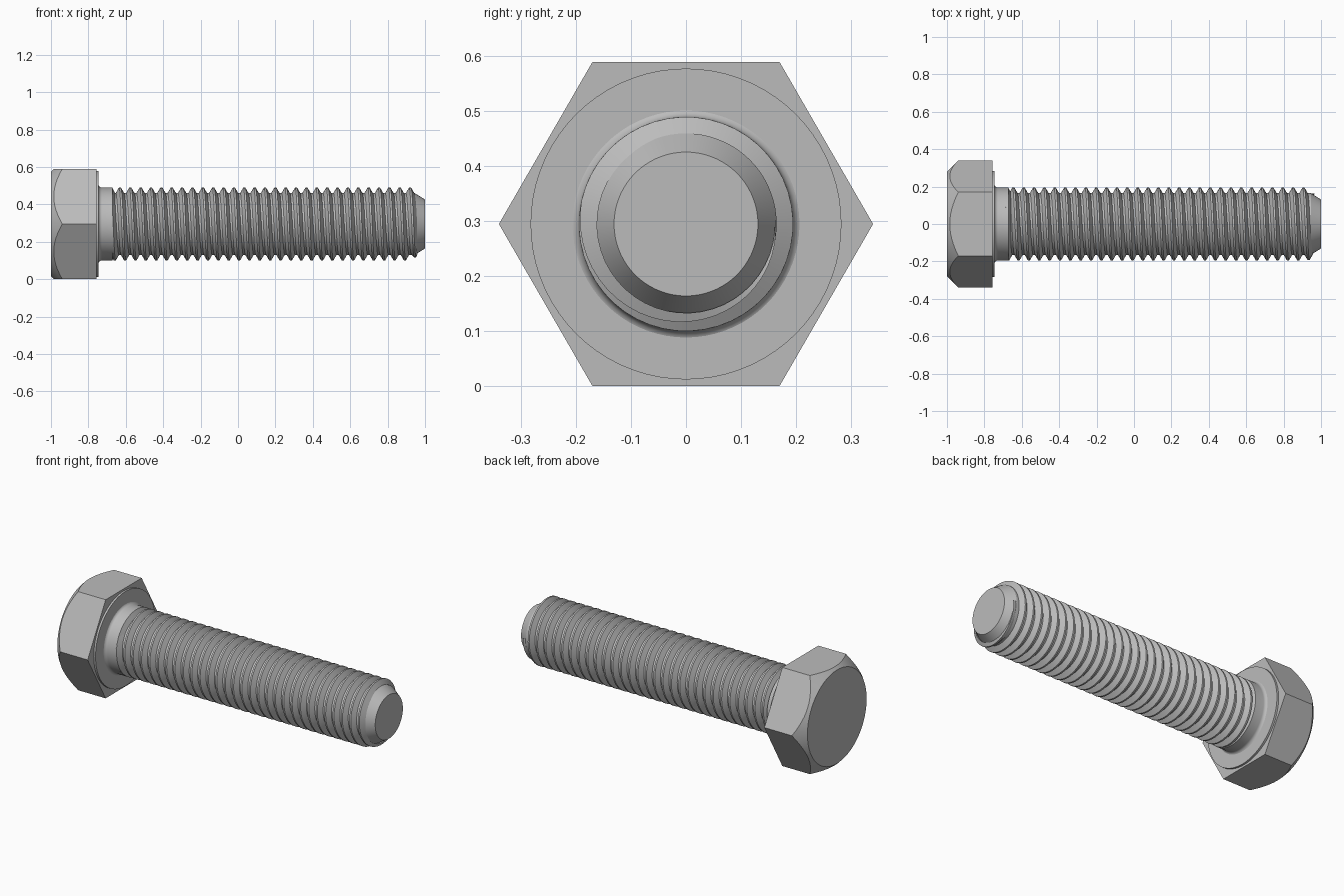
import bpy
import bmesh
from math import pi, cos, sin, radians

cube = bpy.data.objects.get("Cube")
if cube:
    bpy.data.objects.remove(cube, do_unlink=True)

AXIS_Z = 0.295          # height of the bolt axis, also half the width across flats
SHANK_R, ROOT_R = 0.195, 0.165
PITCH = 0.0554
SEGS = 72

steel = bpy.data.materials.new("grey steel")
steel.use_nodes = True
steel.diffuse_color = (0.5, 0.5, 0.5, 1)
steel.node_tree.nodes["Principled BSDF"].inputs["Base Color"].default_value = (0.5, 0.5, 0.5, 1)


def point(x, r, a):
    return (x, r * cos(a), AXIS_Z + r * sin(a))


def loft(name, rows, closed_rows):
    """Skin consecutive rows of points and cap both ends."""
    bm = bmesh.new()
    rings = [[bm.verts.new(p) for p in row] for row in rows]
    n = len(rings[0])
    for a, b in zip(rings, rings[1:]):
        for i in range(n if closed_rows else n - 1):
            j = (i + 1) % n
            bm.faces.new((a[i], a[j], b[j], b[i]))
    bm.faces.new(rings[0])
    bm.faces.new(rings[-1])
    bmesh.ops.recalc_face_normals(bm, faces=bm.faces)
    mesh = bpy.data.meshes.new(name)
    bm.to_mesh(mesh)
    bm.free()
    mesh.materials.append(steel)
    obj = bpy.data.objects.new(name, mesh)
    bpy.context.collection.objects.link(obj)
    bpy.ops.object.select_all(action="DESELECT")
    obj.select_set(True)
    bpy.context.view_layer.objects.active = obj
    bpy.ops.object.shade_smooth_by_angle(angle=radians(25))
    return obj


def lathe(name, profile):
    angles = [2 * pi * i / SEGS for i in range(SEGS)]
    return loft(name, [[point(x, r, a) for a in angles] for x, r in profile], True)


# Hexagonal head with a conical chamfer on its outer end
angles = [2 * pi * i / SEGS for i in range(SEGS)]
hex_r = [AXIS_Z / cos((a % (pi / 3)) - pi / 6) for a in angles]
loft("hex_head", [
    [point(-1, 0.28, a) for a in angles],
    [point(-1 + r - 0.28, r, a) for a, r in zip(angles, hex_r)],
    [point(-0.757, r, a) for a, r in zip(angles, hex_r)],
], True)

# Raised bearing face under the head
lathe("washer_face", [(-0.77, 0.283), (-0.745, 0.283)])

# Plain neck with a fillet into the head and a bevel down to the thread root
fillet = [(-0.727 - 0.02 * sin(t), SHANK_R + 0.02 * (1 - cos(t)))
          for t in [pi / 2 * i / 6 for i in range(6, -1, -1)]]
lathe("neck", fillet + [(-0.672, SHANK_R), (-0.655, ROOT_R - 0.003)])

# Thread core with the chamfered tip
lathe("core_and_tip", [(-0.70, ROOT_R), (0.945, ROOT_R), (1.0, 0.131)])

# Right-handed helical thread, running out just before the tip
start_x, full_x, end_x = -0.70, 0.932, 0.962
steps = int((end_x - start_x) / PITCH * 48)
rows = []
for i in range(steps + 1):
    x = start_x + (end_x - start_x) * i / steps
    angle = 2 * pi * (x + 0.645) / PITCH
    fade = min(1, max(0, (end_x - x) / (end_x - full_x)))
    crest = ROOT_R - 0.002 + (SHANK_R - ROOT_R + 0.002) * fade
    rows.append([point(x - 0.024, ROOT_R - 0.003, angle),
                 point(x - 0.005, crest, angle),
                 point(x + 0.005, crest, angle),
                 point(x + 0.024 * fade, ROOT_R - 0.003, angle)])
loft("thread", rows, True)
